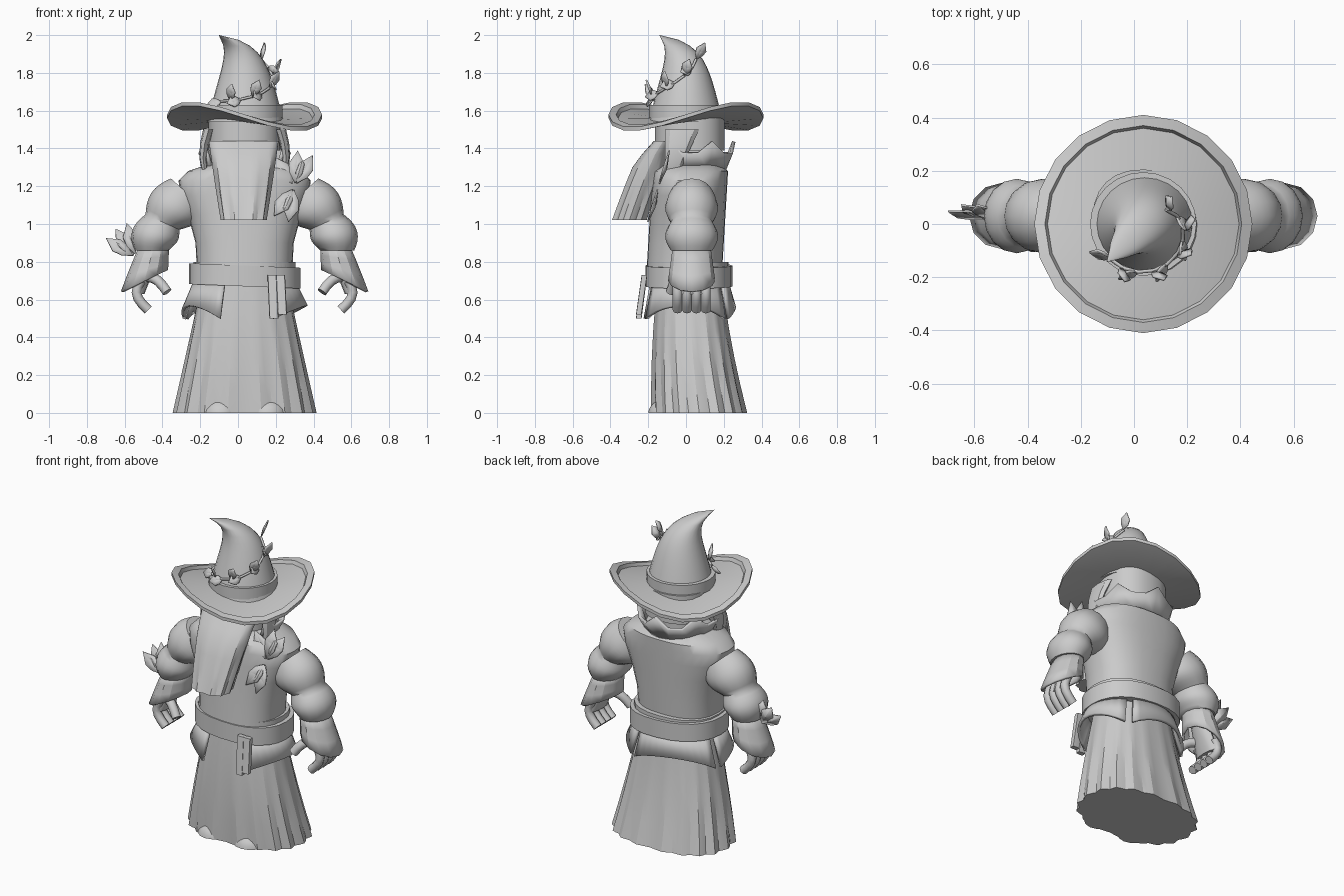
import bpy, bmesh
from math import sin, cos, pi, tau, radians, copysign
from mathutils import Vector

if "Cube" in bpy.data.objects:
    bpy.data.objects.remove(bpy.data.objects["Cube"])

CX = 0.035  # symmetry plane of the body
GREY = (0.6, 0.6, 0.6, 1)
mat = bpy.data.materials.new("plain grey")
mat.use_nodes = True
mat.diffuse_color = GREY
mat.node_tree.nodes["Principled BSDF"].inputs["Base Color"].default_value = GREY


def steps(count):
    return [i / count for i in range(count + 1)]


def finish(name, bm, angle, thick=0.0):
    bmesh.ops.recalc_face_normals(bm, faces=bm.faces)
    mesh = bpy.data.meshes.new(name)
    bm.to_mesh(mesh)
    bm.free()
    mesh.materials.append(mat)
    ob = bpy.data.objects.new(name, mesh)
    bpy.context.collection.objects.link(ob)
    bpy.ops.object.select_all(action="DESELECT")
    ob.select_set(True)
    bpy.context.view_layer.objects.active = ob
    bpy.ops.object.shade_smooth_by_angle(angle=radians(angle))
    if thick:
        ob.modifiers.new("thickness", "SOLIDIFY").thickness = thick


def loft(name, rings, sides=24, power=2, pleats=0, depth=0.0, saddle=0.0, tilts=None, thick=0.0, angle=30):
    """Skin rings of (x, y, z, half width, half depth)."""
    bm = bmesh.new()
    loops = []
    for k, (cx, cy, z, rx, ry) in enumerate(rings):
        loop = []
        tilt = tilts[k] if tilts else 0
        for i in range(sides):
            a = tau * i / sides
            fold = 1 + depth * cos(pleats * a) * k / (len(rings) - 1)
            dx = rx * fold * copysign(abs(cos(a)) ** (2 / power), cos(a))
            dy = ry * fold * copysign(abs(sin(a)) ** (2 / power), sin(a))
            loop.append(bm.verts.new((cx + dx, cy + dy, z + tilt * dx + saddle * dx * dy)))
        loops.append(loop)
    for p, q in zip(loops, loops[1:]):
        for i in range(sides):
            j = (i + 1) % sides
            bm.faces.new((p[i], p[j], q[j], q[i]))
    if not thick:
        bm.faces.new(loops[0])
        bm.faces.new(loops[-1])
    finish(name, bm, angle, thick)


def drum(name, low, high, rx, ry, y=0.0, tilt=0.0):
    """Straight rounded block."""
    loft(name, [(CX, y, z, rx, ry) for z in (low, high)], power=2.3, tilts=(tilt, tilt))


def panel(name, start, end, top, bottom, thick=0.018):
    """Curved cloth strip; top and bottom give (rx, ry, z) at step i, fraction t."""
    bm = bmesh.new()
    rows = []
    for i, t in enumerate(steps(12)):
        a = radians(start + (end - start) * t)
        rows.append([bm.verts.new((CX + rx * cos(a), 0.01 + ry * sin(a), z))
                     for rx, ry, z in (top(i, t), bottom(i, t))])
    for p, q in zip(rows, rows[1:]):
        bm.faces.new((p[0], q[0], q[1], p[1]))
    finish(name, bm, 30, thick)


def tube(name, points, radius):
    curve = bpy.data.curves.new(name, "CURVE")
    curve.dimensions = "3D"
    curve.bevel_depth, curve.bevel_resolution, curve.use_fill_caps = radius, 2, True
    spline = curve.splines.new("POLY")
    spline.points.add(len(points) - 1)
    for point, place in zip(spline.points, points):
        point.co = (*place, 1)
    spline.use_smooth = True
    curve.materials.append(mat)
    bpy.context.collection.objects.link(bpy.data.objects.new(name, curve))


def leaf(name, base, tip, facing, width):
    """Pointed leaf, folded along its midrib."""
    side = (tip - base).cross(facing).normalized() * width / 2
    bm = bmesh.new()
    root, end = bm.verts.new(base), bm.verts.new(tip)
    mid = bm.verts.new(base.lerp(tip, 0.5) - facing.normalized() * width / 6)
    for s in (-1, 1):
        low = bm.verts.new(base.lerp(tip, 0.3) + side * s * 0.8)
        high = bm.verts.new(base.lerp(tip, 0.6) + side * s)
        bm.faces.new((root, low, high, mid))
        bm.faces.new((mid, high, end))
    finish(name, bm, 10, 0.008)


def leaf_fan(name, base, degrees, length):
    """Leaves spreading from one point, seen flat from the front."""
    for a in map(radians, degrees):
        reach = Vector((cos(a), 0.3 * sin(a), sin(a))) * length
        leaf(name, Vector(base) + reach * 0.1, Vector(base) + reach, Vector((0, -1, 0.4)), 0.08)


def hat_ring(t):
    """Cone that narrows upwards and bends over at the tip."""
    bend, r = 0.14 * t ** 6, 0.2 * (1 - t) ** 0.6 + 0.002
    return 0.04 - bend, -bend, 1.54 + 0.5 * t - 0.04 * t ** 6, r, r * 0.97


# Hat: saddle shaped brim with raised rim, bent cone, band
brim = [(0.18, 1.56), (0.36, 1.56), (0.37, 1.58), (0.41, 1.58), (0.41, 1.56), (0.18, 1.54)]
loft("hat_brim", [(CX, 0, z, r, r) for r, z in brim], sides=20, saddle=0.8)
loft("hat_cone", [hat_ring(t) for t in steps(12)], angle=50)
loft("hat_band", [(CX, 0, z, 0.2, 0.195) for z in (1.56, 1.63)])

# Head, beard, side hair, spiked collar
drum("head", 1.39, 1.57, 0.19, 0.185, y=0.02)
drum("neck", 1.25, 1.4, 0.14, 0.13, y=0.03)
loft("beard", [(0.03, -0.12 - 0.18 * t ** 0.8, 1.44 - 0.42 * t, 0.185 - 0.07 * t, 0.05 + 0.04 * min(1, 3 * t))
               for t in steps(6)], sides=40, power=2.5, pleats=10, depth=0.06, angle=25)
panel("collar", -25, 205,
      lambda i, t: (0.23, 0.235, 1.38 + 0.06 * (i % 3 == 0)),
      lambda i, t: (0.18, 0.185, 1.29))

# Torso, belt, hanging sash and pleated robe
body = [(0.7, 0.25), (0.9, 0.26), (1.05, 0.3), (1.15, 0.34), (1.23, 0.35), (1.28, 0.3), (1.32, 0.18)]
loft("torso", [(CX, (z - 0.9) * 0.06, z, rx, min(0.2, rx * 0.8)) for z, rx in body],
     sides=32, power=2.4, angle=45)
drum("belt_lining", 0.7, 0.8, 0.27, 0.215, y=0.01)
drum("belt", 0.67, 0.78, 0.295, 0.23, y=0.015, tilt=-0.04)
for i in (0, 1):
    x = 0.18 + 0.045 * i
    loft("sash_end", [(x + 0.01 * t, -0.22 - 0.03 * t, 0.73 - (0.23 - 0.02 * i) * t, 0.024, 0.015)
                      for t in steps(2)], sides=8, power=6)
loft("robe_skirt", [(CX, 0.02 + 0.05 * t * t, 0.72 * (1 - t), 0.22 + 0.15 * t, 0.17 + 0.08 * t)
                    for t in steps(5)], sides=72, power=2.4, pleats=18, depth=0.03, angle=20)

# Flared waist flaps with dropped corners
for start, end in ((-62, 52), (60, 160), (168, 247)):
    panel("waist_flap", start, end,
          lambda i, t: (0.27, 0.215, 0.7),
          lambda i, t: (0.335, 0.255, 0.57 - 0.07 * (2 * t - 1) ** 2))

for s, side in ((-1, "right"), (1, "left")):
    # Sleeve with two puffs, then a slanted open cuff
    loft(side + "_sleeve", [(CX + s * (0.3 + 0.19 * sin(t * pi / 2)), 0.03, 1.16 - 0.3 * t,
                             0.09 + 0.03 * abs(sin(tau * t)), 0.11 + 0.03 * abs(sin(tau * t)))
                            for t in steps(16)],
         sides=16, tilts=[s * 0.9 * (1 - t) for t in steps(16)], angle=50)
    loft(side + "_cuff", [(CX + s * (0.48 + 0.05 * t), 0.03, 0.88 - 0.18 * t, 0.08 + 0.045 * t, 0.1 + 0.025 * t)
                          for t in steps(3)],
         sides=12, tilts=[-s * 0.45 * t for t in steps(3)], thick=0.015)
    # Hand with curled fingers and thumb
    loft(side + "_palm", [(CX + s * (0.5 + 0.06 * t), 0.03, 0.82 - 0.19 * t, 0.045 - 0.015 * t, 0.06 + 0.03 * t)
                          for t in steps(3)], sides=12, angle=45)
    for i in range(4):
        tube(side + "_finger", [(CX + s * (0.55 + 0.04 * sin(pi * t) - 0.04 * t), 0.05 * i - 0.045, 0.7 - 0.155 * t)
                                for t in steps(5)], 0.026)
    tube(side + "_thumb", [(CX + s * (0.51 - 0.1 * t), -0.03 - 0.05 * t, 0.72 - 0.08 * t * t)
                           for t in steps(4)], 0.028)
    # Shoe and lock of hair beside the beard
    loft(side + "_shoe", [(CX + s * 0.125, -0.06, 0.08 * t, 0.115 * cos(t), 0.14 * cos(t))
                          for t in steps(4)], sides=16, angle=50)
    loft(side + "_side_hair", [(CX + s * (0.19 + 0.03 * sin(pi * t)), -0.02 - 0.07 * t, 1.5 - 0.3 * t,
                                0.03 - 0.02 * t, 0.09 - 0.07 * t) for t in steps(4)], sides=8)

# Leafy vine climbing round the hat
vine = []
for i, t in enumerate(steps(9)):
    x, y, z, r, _ = hat_ring(0.22 + 0.45 * t * t)
    a = radians(225 + 170 * t)
    out, along = Vector((cos(a), sin(a), 0)), Vector((-sin(a), cos(a), 0))
    spot = Vector((x, y, z)) + out * (r + 0.01)
    vine.append(spot)
    rise = Vector((0, 0, 0.09 if i % 2 else -0.02))
    leaf("hat_leaf", spot, spot + rise + out * 0.04 + along * (0.03 if i % 2 else -0.07),
         out + Vector((0, 0, 0.4)), 0.06)
tube("hat_vine", vine, 0.007)

# Leaf sprigs on shoulder and elbow
leaf_fan("shoulder_leaf", (0.3, -0.15, 1.2), (60, 85, 125, 235, 260), 0.19)
leaf_fan("elbow_leaf", (-0.54, 0.02, 0.82), (105, 125, 147), 0.19)
